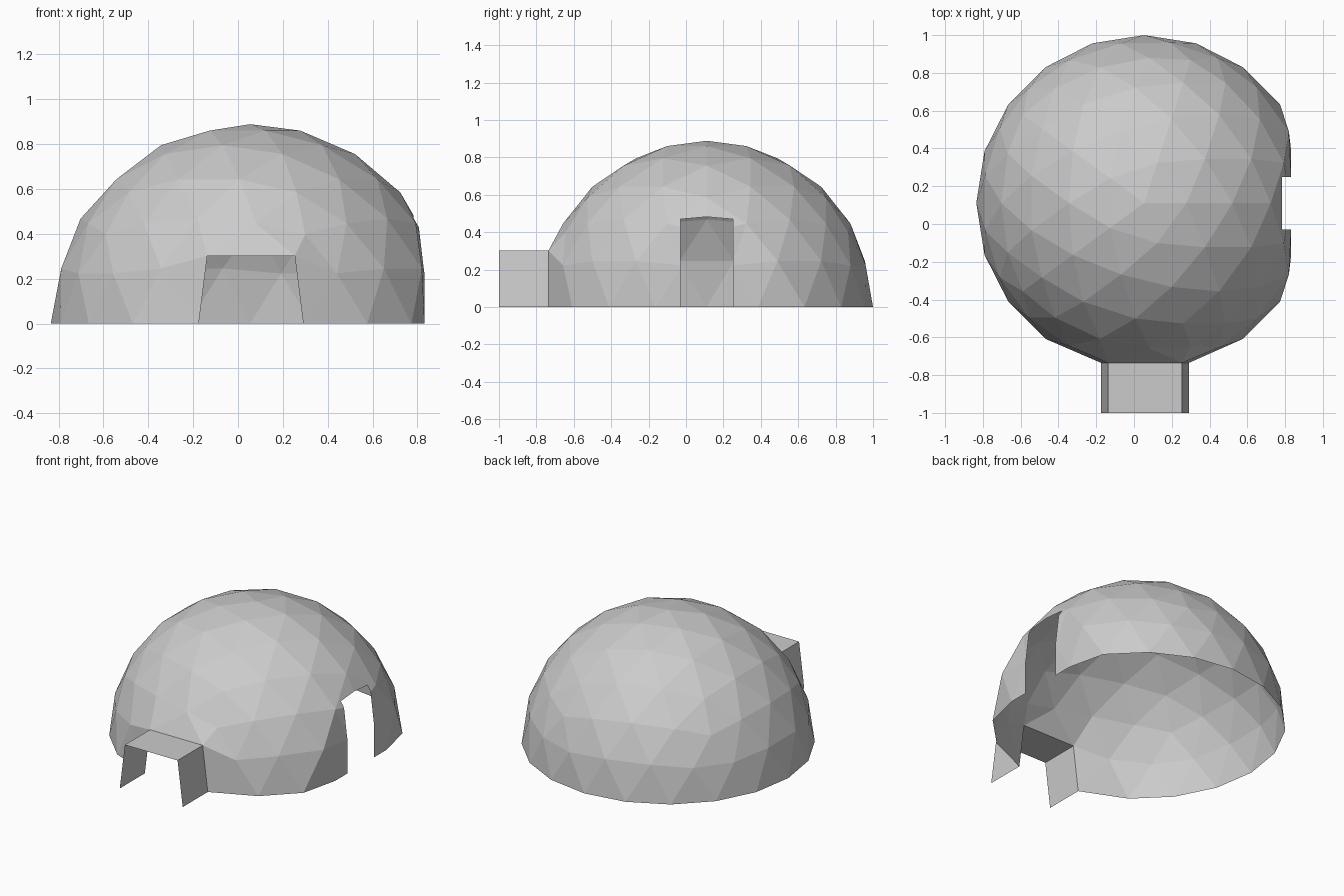
import bpy, bmesh
from mathutils import Vector

if "Cube" in bpy.data.objects:
    bpy.data.objects.remove(bpy.data.objects["Cube"])

R = 0.889
CENTRE = Vector((0.054, 0.111, 0))
WALL_X = 0.832                      # flattened wall around the side door
FRONT_Y = -0.735                    # plane where the porch meets the dome
PORCH = [(-0.175, 0), (-0.137, 0.302), (0.253, 0.302), (0.291, 0)]


def add_object(name, bm):
    mesh = bpy.data.meshes.new(name)
    bm.to_mesh(mesh)
    bm.free()
    obj = bpy.data.objects.new(name, mesh)
    bpy.context.collection.objects.link(obj)
    return obj


def nearest(bm, p):
    return min(bm.verts, key=lambda v: (v.co - Vector(p)).length)


# Geodesic half-sphere shell
bm = bmesh.new()
bmesh.ops.create_icosphere(bm, subdivisions=3, radius=R)
bmesh.ops.delete(bm, geom=[v for v in bm.verts if v.co.z < -0.05], context='VERTS')
for v in bm.verts:
    if abs(v.co.z) < 0.05:
        v.co.z = 0
    v.co += CENTRE
    v.co.x = min(v.co.x, WALL_X)

# Front opening: fit the surrounding vertices to the porch profile
cx, cy = CENTRE.x, CENTRE.y
sources = [(cx - 0.275, -0.735, 0), (cx - 0.134, -0.735, 0.23),
           (cx + 0.134, -0.735, 0.23), (cx + 0.275, -0.735, 0)]
rim = [nearest(bm, p) for p in sources]
middle = nearest(bm, (cx, cy - R, 0))
for v, (x, z) in zip(rim, PORCH):
    v.co = (x, FRONT_Y, z)
bmesh.ops.delete(bm, geom=[middle], context='VERTS')

# Side door: slice the right wall and remove the enclosed faces
for co, no in [((0, -0.03, 0), (0, 1, 0)), ((0, 0.25, 0), (0, 1, 0)),
               ((0.783, 0, 0), (1, 0, 0))]:
    near = [f for f in bm.faces if f.calc_center_median().x > 0.6
            and abs(f.calc_center_median().y - 0.11) < 0.35]
    geom = near + list({e for f in near for e in f.edges}) \
        + list({v for f in near for v in f.verts})
    bmesh.ops.bisect_plane(bm, geom=geom, dist=1e-5, plane_co=co, plane_no=no)
door = [f for f in bm.faces if f.calc_center_median().x > 0.783
        and -0.03 < f.calc_center_median().y < 0.25]
bmesh.ops.delete(bm, geom=door, context='FACES')
add_object("dome_shell", bm)

# Porch: roof and two leaning side walls, open at both ends
bm = bmesh.new()
back = [bm.verts.new((x, FRONT_Y, z)) for x, z in PORCH]
front = [bm.verts.new((x, -1.0, z)) for x, z in PORCH]
for i in range(3):
    bm.faces.new((back[i], back[i + 1], front[i + 1], front[i]))
for f in bm.faces:
    f.normal_update()
    if f.normal.dot(f.calc_center_median() - Vector((cx, -0.87, 0.1))) < 0:
        f.normal_flip()
add_object("entrance_porch", bm)
